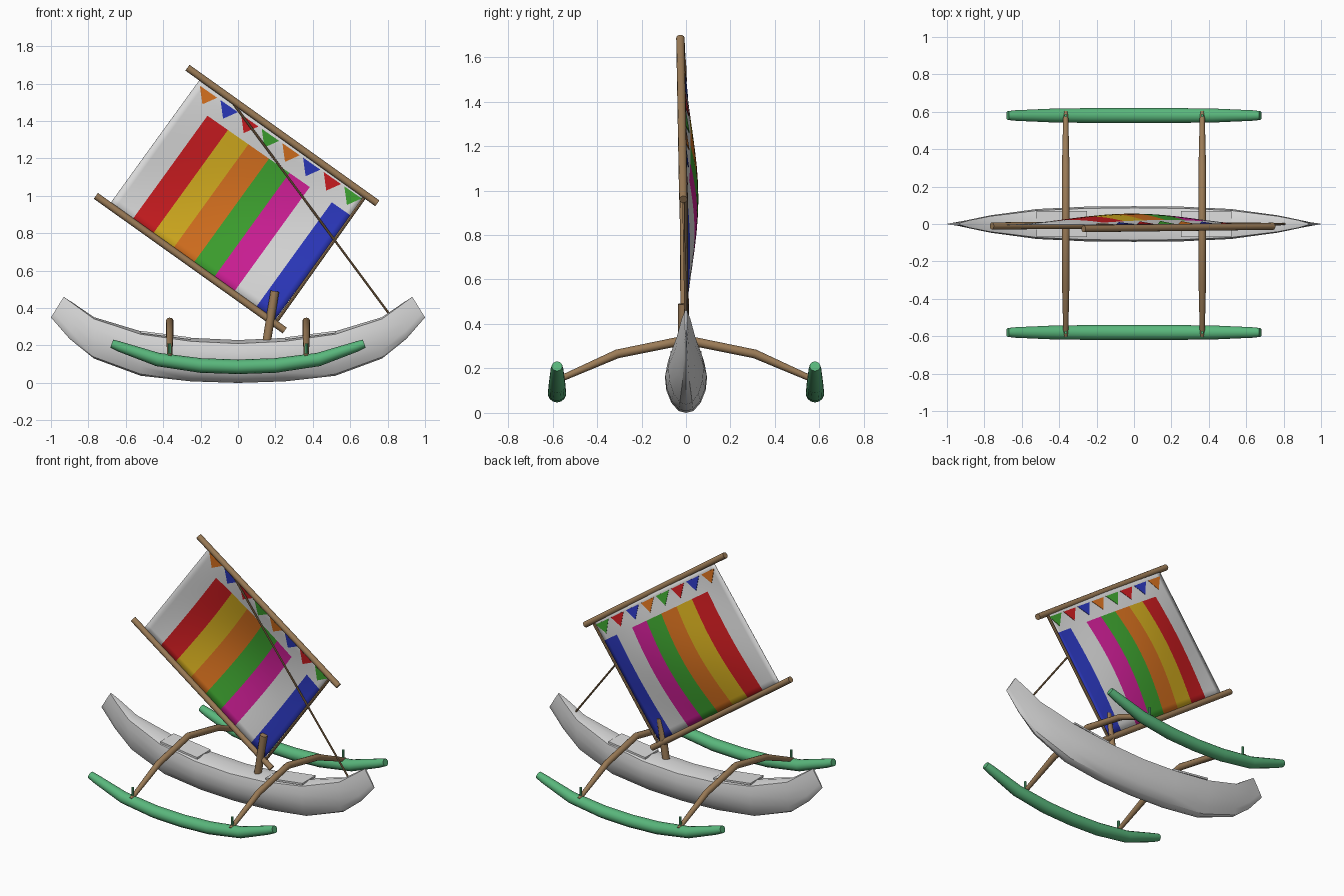
import bpy, bmesh, math
from mathutils import Vector

if "Cube" in bpy.data.objects:
    bpy.data.objects.remove(bpy.data.objects["Cube"])


def material(name, rgb):
    m = bpy.data.materials.new(name)
    m.diffuse_color = (*rgb, 1)
    m.use_nodes = True
    m.node_tree.nodes["Principled BSDF"].inputs["Base Color"].default_value = m.diffuse_color
    return m


MATS = {
    "white": material("white", (0.72, 0.72, 0.72)),
    "red": material("red", (0.62, 0.012, 0.015)),
    "yellow": material("yellow", (0.68, 0.43, 0.014)),
    "orange": material("orange", (0.70, 0.17, 0.014)),
    "green": material("leaf green", (0.05, 0.38, 0.03)),
    "magenta": material("magenta", (0.65, 0.014, 0.32)),
    "blue": material("blue", (0.025, 0.04, 0.52)),
    "float": material("float green", (0.10, 0.47, 0.20)),
    "wood": material("wood", (0.33, 0.20, 0.095)),
}


def finish(name, bm, mats, angle=40):
    bmesh.ops.recalc_face_normals(bm, faces=bm.faces)
    me = bpy.data.meshes.new(name)
    bm.to_mesh(me)
    bm.free()
    for m in mats:
        me.materials.append(MATS[m])
    me.shade_smooth()
    me.set_sharp_from_angle(angle=math.radians(angle))
    ob = bpy.data.objects.new(name, me)
    bpy.context.collection.objects.link(ob)
    return ob


def loft(bm, rings):
    """Skin closed rings of equal size and cap both ends."""
    vs = [[bm.verts.new(p) for p in r] for r in rings]
    n = len(vs[0])
    for a, b in zip(vs, vs[1:]):
        for i in range(n):
            bm.faces.new((a[i], a[(i + 1) % n], b[(i + 1) % n], b[i]))
    bm.faces.new(vs[0])
    bm.faces.new(vs[-1])


def tube(name, path, radii, mat, sides=12, squash=1.0):
    pts = [Vector(p) for p in path]
    rings = []
    for i, p in enumerate(pts):
        t = (pts[min(i + 1, len(pts) - 1)] - pts[max(i - 1, 0)]).normalized()
        ref = Vector((0, 1, 0)) if abs(t.y) < 0.8 else Vector((1, 0, 0))
        a = t.cross(ref).normalized()
        b = t.cross(a)
        rings.append([p + radii[i] * (a * math.cos(k) * squash + b * math.sin(k))
                      for k in (2 * math.pi * j / sides for j in range(sides))])
    bm = bmesh.new()
    loft(bm, rings)
    return finish(name, bm, [mat])


# Hull: stations of (gunwale x, z, keel x, z, half width), mirrored fore and aft
half = [(0, .21, 0, 0, .095), (.25, .222, .25, .008, .093), (.52, .26, .52, .038, .08),
        (.77, .342, .77, .13, .046), (.88, .422, .90, .235, .022), (.932, .46, 1.0, .35, .005)]
stations = [(-a, b, -c, d, e) for a, b, c, d, e in half[:0:-1]] + half
side = [(.35, .04), (.7, .22), (.93, .48), (1, .76), (.9, 1)]
rings = []
for xt, zt, xk, zk, w in stations:
    def at(f, h):
        return (xk + (xt - xk) * h, f * w, zk + (zt - zk) * h)
    crown = (xt, 0, zt + .2 * w * (w > .01))
    rings.append([at(0, 0)] + [at(f, h) for f, h in side] + [crown]
                 + [at(-f, h) for f, h in side[::-1]])
bm = bmesh.new()
loft(bm, rings)
finish("hull", bm, ["white"], 35)

# Hatch panels on the deck below the crossbeams
for s, tag in ((-1, "aft"), (1, "fore")):
    bm = bmesh.new()
    loft(bm, [[(s * x, y, z + dz) for y, dz in
               ((-.07, -.012), (.07, -.012), (.07, 0), (-.07, 0))]
              for x, z in ((.25, .243), (.52, .278))])
    finish(tag + "_hatch", bm, ["white"])

# Crossbeams that droop down to the floats
for s, tag in ((-1, "aft"), (1, "fore")):
    tube(tag + "_crossbeam",
         [(s * .365, y, z) for y, z in
          ((-.6, .14), (-.56, .155), (-.31, .265), (0, .328), (.31, .265), (.56, .155), (.6, .14))],
         [.011, .014, .020, .021, .020, .014, .011], "wood")

# Floats with mooring pegs
fx = [(-.675, .21, .024), (-.63, .193, .029), (-.43, .125, .038), (-.2, .093, .041), (0, .086, .041),
      (.2, .093, .041), (.43, .125, .038), (.63, .193, .029), (.675, .21, .024)]
for s, tag in ((-1, "front"), (1, "back")):
    tube(tag + "_float", [(x, s * .58, z) for x, z, r in fx], [r for x, z, r in fx], "float", 14, .95)
    for x in (-.365, .365):
        tube(tag + "_peg", [(x, s * .58, .1), (x, s * .58, .21)], [.009, .008], "float", 8)

# Mast, spars and stay
tube("mast", [(.15, -.012, .2), (.197, -.012, .49)], [.023, .023], "wood")
tube("lower_spar", [(-.76, -.01, 1.0), (.25, -.005, .28)], [.019, .019], "wood")
tube("upper_spar", [(-.27, -.025, 1.685), (.745, -.012, .96)], [.019, .019], "wood")
tube("luff_pole", [(.2, 0, .32), (.675, 0, .99)], [.009, .009], "wood", 8)
tube("stay", [(.815, 0, .36), (-.03, -.02, 1.5)], [.006, .006], "wood", 8)

# Sail: billowing sheet, u runs down the spars, v runs from lower to upper spar
A, U, V = Vector((-.69, 0, .95)), Vector((.89, 0, -.62)), Vector((.47, 0, .65))


def sail(u, v, off=0):
    p = A + U * u + V * v
    p.y = .058 * math.sin(math.pi * min(u, 1)) * math.sin(math.pi * min(v, 1)) + off - .004
    return p


stripes = ["red", "yellow", "orange", "green", "magenta"]
edges = [0, .135, .258, .381, .505, .628, .75, .882, .995]
band = ["white"] + stripes + ["white", "blue"]
names = ["white"] + stripes + ["blue"]
SUB, ROWS, TOP = 4, 14, .865
us = [a + (b - a) * k / SUB for a, b in zip(edges, edges[1:]) for k in range(SUB)] + [edges[-1]]
vs = [TOP * j / ROWS for j in range(ROWS + 1)] + [.91, .955, 1.0, 1.03]
bm = bmesh.new()
grid = [[bm.verts.new(sail(u, v)) for v in vs] for u in us]
for i in range(len(us) - 1):
    for j in range(len(vs) - 1):
        f = bm.faces.new((grid[i][j], grid[i + 1][j], grid[i + 1][j + 1], grid[i][j + 1]))
        f.material_index = names.index(band[i // SUB]) if j < ROWS else 0
ob = finish("sail", bm, names, 60)
mod = ob.modifiers.new("thickness", "SOLIDIFY")
mod.thickness, mod.offset = .003, 0

# Pennants along the upper spar, showing on both sides of the sail
for k in range(8):
    c = .07 + .124 * k
    tri = ((c - .052, 1.0), (c + .052, 1.0), (c + .012, .908))
    bm = bmesh.new()
    loft(bm, [[sail(u, v, d) for u, v in tri] for d in (-.004, .004)])
    finish("pennant", bm, [["orange", "blue", "red", "green"][k % 4]])
